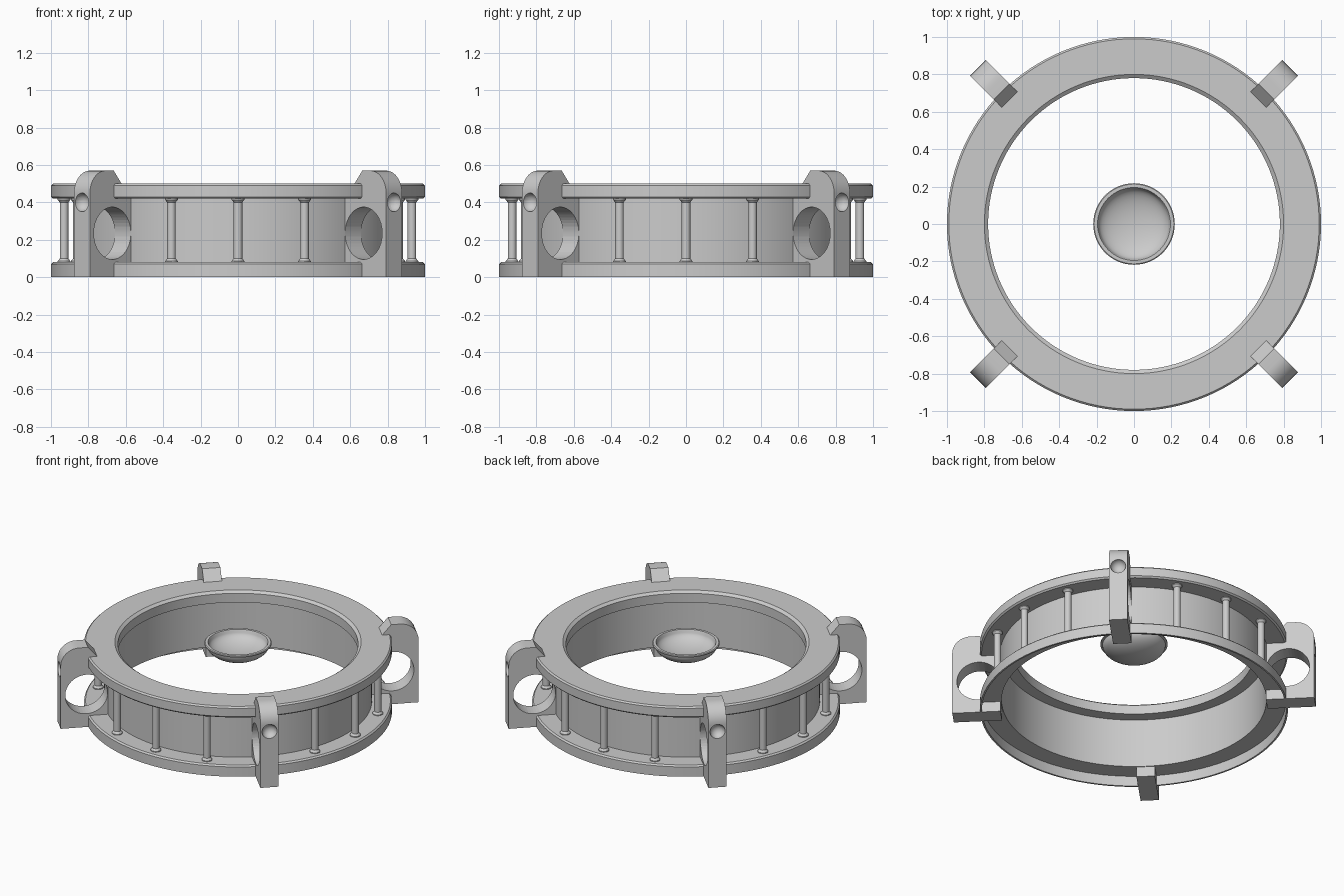
import bpy, bmesh
from math import pi, sin, cos

if "Cube" in bpy.data.objects:
    bpy.data.objects.remove(bpy.data.objects["Cube"])


def link(name, bm, angle=30):
    bmesh.ops.recalc_face_normals(bm, faces=bm.faces)
    me = bpy.data.meshes.new(name)
    bm.to_mesh(me)
    bm.free()
    ob = bpy.data.objects.new(name, me)
    bpy.context.collection.objects.link(ob)
    smooth(ob, angle)
    return ob


def smooth(ob, angle=30):
    bpy.ops.object.select_all(action='DESELECT')
    ob.select_set(True)
    bpy.context.view_layer.objects.active = ob
    bpy.ops.object.shade_smooth_by_angle(angle=angle * pi / 180)


def lathe(name, profile, steps, closed=False):
    """Spin an (r, z) profile around the z axis."""
    bm = bmesh.new()
    vs = [bm.verts.new((r, 0, z)) for r, z in profile]
    pairs = list(zip(vs, vs[1:])) + ([(vs[-1], vs[0])] if closed else [])
    es = [bm.edges.new(p) for p in pairs]
    bmesh.ops.spin(bm, geom=vs + es, axis=(0, 0, 1), cent=(0, 0, 0),
                   angle=2 * pi, steps=steps, use_merge=True)
    bmesh.ops.remove_doubles(bm, verts=bm.verts, dist=1e-5)
    return link(name, bm)


# Ring: hollow lower flange, thin wall, thick upper flange
lathe("ring_body", [
    (1, 0), (1, .07), (.99, .08), (.87, .08), (.87, .42), (.99, .42),
    (1, .43), (1, .49), (.99, .5), (.80, .5), (.78, .485), (.78, .42),
    (.86, .42), (.86, .072), (.988, .072), (.988, 0)], 128, closed=True)

# Dish floating in the centre, level with the upper flange
bowl = [(.205 * cos(a * pi / 20), .487 - .1 * sin(a * pi / 20)) for a in range(10, -1, -1)]
bowl[0] = (0, .387)
inner = [(.19 * cos(a * pi / 20), .49 - .075 * sin(a * pi / 20)) for a in range(0, 11)]
inner[-1] = (0, .415)
lathe("centre_dish", bowl + [(.218, .489), (.218, .496), (.213, .5), (.195, .5)] + inner, 64)

# Balusters: twelve posts with flared ends, skipping the bracket positions
post = [(0, .078), (.034, .078), (.034, .086), (.023, .1), (.023, .4),
        (.034, .414), (.034, .422), (0, .422)]
for i in range(16):
    if i % 4 == 2:
        continue
    a = i * pi / 8
    ob = lathe(f"baluster_{i}", post, 20)
    ob.location = (.93 * cos(a), .93 * sin(a), 0)

# Bracket: slab outline in the radial plane, hooked over the upper flange
outline = [(.866, 0), (1.18, 0), (1.18, .45)]
outline += [(1.06 + .12 * cos(a * pi / 20), .45 + .12 * sin(a * pi / 20)) for a in range(1, 11)]
outline += [(1.0, .57), (.94, .5), (.94, .44), (.866, .44)]
bm = bmesh.new()
face = bm.faces.new([bm.verts.new((x, -.06, z)) for x, z in outline])
ext = bmesh.ops.extrude_face_region(bm, geom=[face])
bmesh.ops.translate(bm, vec=(0, .12, 0),
                    verts=[v for v in ext['geom'] if isinstance(v, bmesh.types.BMVert)])
bracket = link("bracket_0", bm)

# Cut the large through hole and the small outer dimple
bpy.ops.mesh.primitive_cylinder_add(vertices=48, radius=.14, depth=.4,
                                    location=(1.01, 0, .235), rotation=(pi / 2, 0, 0))
cutters = [bpy.context.object]
bpy.ops.mesh.primitive_uv_sphere_add(segments=32, ring_count=16, radius=.05,
                                     location=(1.182, 0, .4))
cutters.append(bpy.context.object)
for c in cutters:
    m = bracket.modifiers.new("cut", 'BOOLEAN')
    m.operation, m.solver, m.object = 'DIFFERENCE', 'EXACT', c
    bpy.context.view_layer.objects.active = bracket
    bpy.ops.object.modifier_apply(modifier=m.name)
for c in cutters:
    bpy.data.objects.remove(c)
smooth(bracket)

# Four brackets on the diagonals
for i in range(4):
    ob = bracket if i == 0 else bracket.copy()
    if i:
        ob.name = f"bracket_{i}"
        bpy.context.collection.objects.link(ob)
    ob.rotation_euler.z = pi / 4 + i * pi / 2
